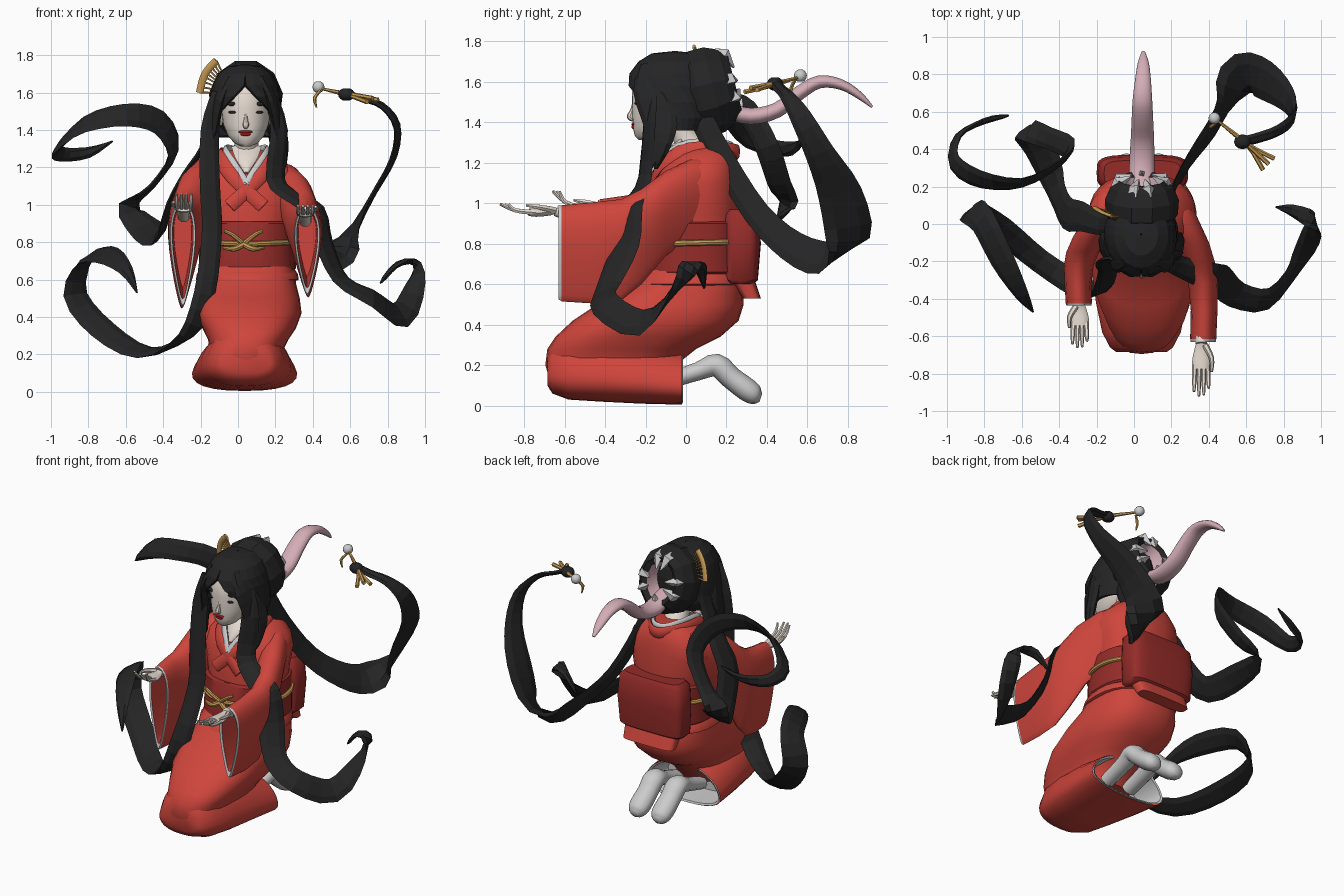
import bpy, bmesh, math
from mathutils import Vector

COL = dict(red=(0.62, 0.06, 0.045), sash=(0.30, 0.025, 0.022), hair=(0.018, 0.018, 0.018),
           skin=(0.78, 0.70, 0.63), pink=(0.66, 0.42, 0.47), gold=(0.6, 0.34, 0.09),
           white=(0.66, 0.66, 0.66), lip=(0.35, 0.01, 0.01))
MATS = {}
for key, c in COL.items():
    MATS[key] = bpy.data.materials.new(key)
    MATS[key].diffuse_color = (*c, 1)


def loft(name, rings, col, caps=(True, True), closed=True, smooth=True):
    bm = bmesh.new()
    vs = [[bm.verts.new(p) for p in r] for r in rings]
    n = len(rings[0])
    for a, b in zip(vs, vs[1:]):
        for i in range(n if closed else n - 1):
            j = (i + 1) % n
            bm.faces.new((a[i], a[j], b[j], b[i]))
    if caps[0]:
        bm.faces.new(vs[0])
    if caps[1]:
        bm.faces.new(vs[-1])
    bmesh.ops.recalc_face_normals(bm, faces=bm.faces)
    me = bpy.data.meshes.new(name)
    bm.to_mesh(me)
    bm.free()
    me.materials.append(MATS[col])
    ob = bpy.data.objects.new(name, me)
    bpy.context.collection.objects.link(ob)
    if smooth:
        bpy.ops.object.select_all(action='DESELECT')
        ob.select_set(True)
        bpy.context.view_layer.objects.active = ob
        bpy.ops.object.shade_smooth_by_angle(angle=0.75)
    return ob


def ring(axis, pos, a0, a1, b0, b1, n=28, p=2.3, taper=0):
    """Superellipse across x and the other axis, in a plane of constant z or y."""
    out = []
    for i in range(n):
        t = 2 * math.pi * i / n
        c, s = math.cos(t), math.sin(t)
        v = math.copysign(abs(s) ** (2 / p), s)
        a = (a0 + a1) / 2 + (a1 - a0) / 2 * math.copysign(abs(c) ** (2 / p), c) * (1 - taper * (v + 1) / 2)
        b = (b0 + b1) / 2 + (b1 - b0) / 2 * v
        out.append((a, b, pos) if axis == 'z' else (a, pos, b))
    return out


def sweep(name, pts, col, hint=(1, 0, 0), hint2=None, ratio=1.0, thick=None, n=8, sub=3, smooth=True):
    """Sweep an ellipse along points (x, y, z, width); hint is the width direction."""
    P = [Vector(p) for p in pts]
    Q = []
    for i in range(len(P) - 1):
        a, b, c, d = P[max(i - 1, 0)], P[i], P[i + 1], P[min(i + 2, len(P) - 1)]
        for k in range(sub):
            t = k / sub
            Q.append(0.5 * (2 * b + (c - a) * t + (2 * a - 5 * b + 4 * c - d) * t * t
                            + (3 * b - a - 3 * c + d) * t ** 3))
    Q.append(P[-1])
    rings, last = [], Vector(hint)
    for i, q in enumerate(Q):
        T = (Q[min(i + 1, len(Q) - 1)] - Q[max(i - 1, 0)]).to_3d().normalized()
        H = Vector(hint).lerp(Vector(hint2 or hint), min(1, max(0, 4 * i / len(Q) - .8)))
        W = H * 0.5 + last * 0.5
        W = (W - T * W.dot(T)).normalized()
        last = W
        N = T.cross(W)
        w = max(q[3], 0.004) / 2
        h = min(thick / 2, w) if thick else w * ratio
        rings.append([q.to_3d() + W * w * math.cos(2 * math.pi * j / n)
                      + N * h * math.sin(2 * math.pi * j / n) for j in range(n)])
    return loft(name, rings, col, smooth=smooth)


def ball(name, c, r, col):
    rs = [ring('z', c[2] - r[2] * math.cos(math.pi * k / 8),
               *[c[i] + s * r[i] * math.sin(math.pi * k / 8) for i in (0, 1) for s in (-1, 1)],
               n=12, p=2) for k in range(1, 8)]
    return loft(name, rs, col)


def stack(name, axis, rows, col, p=2.3, taper=0, **kw):
    return loft(name, [ring(axis, *r, p=p, taper=taper) for r in rows], col, **kw)


# kneeling robe: hips and thighs, then the shin tube with an open hem
stack('robe_thighs', 'z', [(0.12, -.14, .22, -.67, -.1), (0.2, -.15, .23, -.695, -.05), (0.28, -.16, .27, -.685, .05),
      (0.34, -.19, .31, -.645, .17), (0.42, -.23, .34, -.56, .26), (0.5, -.23, .33, -.44, .285),
      (0.58, -.21, .31, -.28, .28), (0.68, -.2, .3, -.2, .25)], 'red', p=2.6)
shin = [(-.685, -.12, .2, .1, .25), (-.66, -.16, .24, .06, .31), (-.58, -.21, .29, .03, .36),
        (-.42, -.25, .33, .02, .35), (-.22, -.28, .35, .01, .32), (-.02, -.3, .37, .005, .27)]
stack('robe_shins', 'y', shin, 'red', p=2.4, taper=.4, caps=(True, False))
stack('hem_lining', 'y', [(-.015, -.295, .365, .008, .268), (-.02, -.28, .35, .02, .255),
      (-.2, -.25, .32, .03, .24)], 'white', p=2.4, taper=.4, caps=(False, True))
stack('waist_fold', 'z', [(.59, -.2, .3, -.24, .27), (.6, -.225, .325, -.265, .295), (.63, -.22, .32, -.25, .29),
      (.66, -.2, .3, -.2, .26)], 'red')
# torso, sash, sash drum and cord
stack('robe_torso', 'z', [(.62, -.19, .29, -.19, .26), (.8, -.18, .28, -.18, .26), (.95, -.2, .3, -.18, .27),
      (1.1, -.24, .33, -.16, .27), (1.18, -.22, .31, -.12, .26), (1.24, -.15, .24, -.07, .25),
      (1.29, -.08, .17, -.01, .22)], 'red')
stack('sash', 'z', [(.65, -.2, .3, -.2, .27), (.66, -.21, .31, -.21, .28), (.9, -.205, .305, -.2, .28),
      (.91, -.19, .29, -.19, .27)], 'sash', p=2.5)
stack('sash_drum', 'z', [(.6, -.17, .26, .2, .33), (.62, -.19, .28, .18, .355), (.8, -.2, .29, .18, .37),
      (.94, -.19, .28, .18, .36), (.97, -.16, .25, .2, .34)], 'sash', p=4)
stack('sash_tail', 'z', [(.53, -.14, .23, .28, .37), (.62, -.15, .24, .22, .34)], 'red', p=4)
sweep('sash_cord', [(.05 + .27 * math.sin(a), .04 - .262 * math.cos(a), .79 + .02 * abs(math.sin(a / 2)), .03)
      for a in [2 * math.pi * k / 16 for k in range(17)]], 'gold', hint=(0, 0, 1))
sweep('chest', [(.045, -.02, 1.31, .16), (.045, -.09, 1.25, .12), (.045, -.15, 1.17, .02)], 'skin', thick=.03)
for s in (-1, 1):
    sweep('cord_bow', [(.03, -.23, .79, .03), (.03 + s * .06, -.25, .84, .025), (.03 + s * .1, -.24, .86, .02)],
          'gold', hint=(0, 0, 1))
    sweep('cord_end', [(.03, -.23, .79, .035), (.03 + s * .05, -.25, .765, .03), (.03 + s * .11, -.23, .77, .015)],
          'gold', hint=(0, 0, 1))
    # crossed collars
    for nm, col, o, w, cross in (('inner_collar', 'white', 0, .045, 0), ('outer_collar', 'red', .03, .075, .09)):
        sweep(nm, [(.045 - s * cross, -.17 - o * .4, 1.11 - cross * 1.3, w), (.045 + s * (.045 + o), -.135 - o / 2, 1.18 - o, w),
              (.045 + s * (.11 + o), -.04, 1.28 - o, w), (.045 + s * (.1 + o), .13, 1.3 - o, w),
              (.045 + s * .04, .215 + o, 1.285 - o, w), (.045 - s * .02, .22 + o, 1.28 - o, w)],
              col, hint=(-s * .7, 0, .7), hint2=(0, 0, 1), thick=.025)


# sleeves: drop-shaped sections that open towards the hands
def drop(y, xc, hw, zt, zb, n=24):
    out = []
    for i in range(n):
        t = 2 * math.pi * i / n
        f = (1 + math.cos(t)) / 2
        out.append((xc + hw * math.sin(t) * (0.35 + 0.75 * f), y, zb + (zt - zb) * f))
    return out


def hand(x, y, z, L, curl):
    sweep('forearm', [(x, y + .15, z - .05, .07), (x, y, z - .01, .065), (x, y - .1 * L, z, .06)], 'skin', n=10)
    sweep('palm', [(x, y - .02, z, .05), (x, y - .2 * L, z - .01, .075), (x, y - .42 * L, z - .012, .1),
          (x, y - .54 * L, z - .008, .09)], 'skin', ratio=.42, n=10)
    for k in range(4):
        fx = x + (k - 1.5) * .023
        e = (.92, 1, .98, .86)[k] * L
        sweep('finger', [(fx, y - .46 * L, z - .01, .028), (fx + (k - 1.5) * .002, y - .75 * L, z - .012 + curl * .4, .024),
              (fx + (k - 1.5) * .003, y - e, z + curl, .014)], 'skin', n=6)
    s = 1 if x > 0 else -1
    sweep('thumb', [(x + s * .02, y - .12 * L, z, .035), (x + s * .055, y - .35 * L, z + .015, .028),
          (x + s * .055, y - .58 * L, z + .025, .015)], 'skin', n=6)


for left in (True, False):
    def fit(r, left=left):
        y, xc, hw, zt, zb = r
        return r if left else (y * .69 if y < 0 else y, .075 - xc, hw, zt + .03, zb - (.06 if y < -.2 else 0))
    rows = [(.21, .2, .04, 1.15, .98), (.14, .22, .09, 1.22, .9), (.03, .25, .115, 1.22, .84), (-.1, .31, .115, 1.16, .74),
            (-.22, .35, .11, 1.07, .6), (-.32, .37, .1, 1.02, .52), (-.46, .375, .09, 1.005, .505), (-.615, .37, .088, .99, .515)]
    loft('sleeve', [drop(*fit(r)) for r in rows], 'red', caps=(True, False))
    loft('sleeve_trim', [drop(*fit(r)) for r in [(-.61, .37, .088, .99, .515), (-.63, .37, .084, .985, .525),
         (-.62, .37, .07, .97, .555)]], 'white', caps=(False, False))
    loft('sleeve_inside', [drop(*fit(r)) for r in [(-.62, .37, .07, .97, .555), (-.4, .37, .06, .96, .62)]],
         'red', caps=(False, True))
hand(.36, -.61, .965, .31, .03)
hand(-.29, -.41, .99, .25, .07)

# split-toe socks
for x in (-.04, .13):
    sweep('foot', [(x, -.1, .12, .1), (x, .06, .17, .11), (x, .15, .2, .14), (x, .22, .14, .135),
          (x, .3, .08, .14), (x, .345, .05, .115), (x, .37, .04, .05)], 'white', ratio=.82, n=12)

# neck, head and face
sweep('neck', [(.045, .06, 1.12, .24), (.045, .05, 1.24, .17), (.045, .0, 1.32, .13), (.045, -.04, 1.42, .13)],
      'skin', n=14)
stack('head', 'z', [(1.313, .015, .07, -.235, -.16), (1.33, -.02, .105, -.252, -.1), (1.37, -.055, .14, -.262, -.03),
      (1.43, -.08, .165, -.266, .04), (1.52, -.09, .175, -.268, .08), (1.6, -.085, .17, -.262, .08),
      (1.67, -.05, .14, -.22, .05)], 'skin', p=2.1)
sweep('nose', [(.042, -.258, 1.5, .012), (.042, -.267, 1.455, .022), (.042, -.276, 1.428, .034), (.042, -.26, 1.415, .025)],
      'skin')
for s in (-1, 1):
    x = .042 + s * .066
    ball('eye', (x, -.243, 1.495), (.028, .012, .008), 'hair')
    ball('brow', (x + s * .008, -.24, 1.54), (.026, .014, .012), 'hair')
    ball('ear', (.042 + s * .135, -.06, 1.46), (.014, .03, .04), 'skin')
ball('upper_lip', (.04, -.26, 1.39), (.038, .01, .009), 'lip')
ball('lower_lip', (.04, -.259, 1.377), (.028, .011, .01), 'lip')

# hair cap: open rings whose front gap frames the face
cap = []
for z, rx, y0, y1, gap in [(1.752, .004, -.06, -.05, 0), (1.74, .09, -.17, .06, 0), (1.7, .145, -.235, .12, 0),
                           (1.64, .175, -.28, .15, .03), (1.58, .19, -.295, .16, .32), (1.5, .2, -.28, .16, .75),
                           (1.42, .2, -.26, .15, 1.0), (1.36, .2, -.23, .1, 1.2)]:
    cap.append([(.038 + rx * math.sin(a), (y0 + y1) / 2 - (y1 - y0) / 2 * math.cos(a), z)
                for a in [gap + (2 * math.pi - 2 * gap) * k / 24 for k in range(25)]])
ob = loft('hair_cap', cap, 'hair', caps=(False, False), closed=False, smooth=False)
ob.modifiers.new('thickness', 'SOLIDIFY').thickness = .02
for s in (-1, 1):
    sweep('side_lock', [(.04 + s * .08, -.19, 1.68, .08), (.04 + s * .14, -.19, 1.57, .15), (.04 + s * .18, -.13, 1.42, .18),
          (.04 + s * .2, -.13, 1.3, .13), (.04 + s * .19, -.15, 1.17, .02)], 'hair', hint=(s * .3, 1, 0), thick=.05,
          smooth=False)


# second mouth at the back: faceted hair bulb, throat, teeth, tongue
def mouth(y, rx, rz, n=11):
    out = []
    for k in range(n):
        a = 2 * math.pi * (k + .5) / n
        d, h = y - .08, rz * math.cos(a)
        out.append((.042 + rx * math.sin(a), .08 + d * .95 - h * .25, 1.55 + h * .97 + d * .25))
    return out


loft('hair_bulb', [mouth(*r) for r in [(-.03, .14, .17), (.06, .195, .22), (.14, .2, .22), (.21, .17, .19),
     (.25, .13, .155), (.23, .1, .125)]], 'hair', caps=(True, False), smooth=False)
loft('throat', [mouth(*r) for r in [(.23, .1, .125), (.17, .09, .11), (.1, .06, .08)]], 'pink', caps=(False, True))
for k, (o, i, b) in enumerate(zip(mouth(.235, .125, .155), mouth(.265, .06, .08), mouth(.19, .14, .165))):
    if k not in (1, 4, 6, 9):
        sweep('tooth', [(*b, .07), (*o, .07), (*i, .01)], 'white', hint=(.3, .2, 1), n=4, sub=1, smooth=False)
sweep('tongue', [(.042, .1, 1.5, .1), (.042, .2, 1.46, .13), (.042, .32, 1.43, .135), (.045, .45, 1.46, .125),
      (.045, .56, 1.545, .115), (.045, .66, 1.6, .105), (.048, .77, 1.585, .085), (.05, .86, 1.53, .06),
      (.05, .92, 1.475, .02)], 'pink', ratio=.62, n=14)

# long floating strands
sweep('strand_upper_right_side', [(-.13, .0, 1.5, .12), (-.18, .0, 1.32, .12), (-.28, .04, 1.17, .16), (-.36, .06, 1.02, .18),
      (-.42, .2, .84, .17), (-.5, .4, .88, .18), (-.58, .5, .99, .14), (-.46, .46, 1.1, .12), (-.345, .4, 1.28, .13),
      (-.42, .31, 1.44, .14), (-.6, .22, 1.48, .13), (-.82, .24, 1.43, .13), (-.96, .33, 1.31, .11), (-.94, .47, 1.27, .08),
      (-.8, .55, 1.28, .06), (-.67, .58, 1.34, .01)], 'hair', hint=(.2, 1, .2), hint2=(.55, .5, .65), thick=.03, n=6,
      smooth=False)
sweep('strand_lower_right_side', [(-.1, -.18, 1.6, .08), (-.15, -.19, 1.4, .1), (-.15, -.22, 1.1, .11), (-.14, -.25, .85, .11),
      (-.18, -.36, .52, .12), (-.28, -.34, .3, .13), (-.5, -.2, .21, .14), (-.72, -.02, .33, .16), (-.87, .07, .52, .16),
      (-.81, .02, .71, .16), (-.7, -.2, .73, .15), (-.6, -.38, .65, .08), (-.54, -.47, .53, .01)],
      'hair', hint=(1, .2, 0), hint2=(.5, .6, .5), thick=.03, n=6, smooth=False)
sweep('strand_lower_left_side', [(.17, -.16, 1.6, .08), (.22, -.18, 1.4, .11), (.2, -.2, 1.14, .12), (.28, -.24, 1.05, .13),
      (.41, -.28, .97, .17), (.46, -.3, .79, .17), (.55, -.38, .6, .15), (.72, -.4, .5, .15), (.87, -.22, .41, .15),
      (.95, -.05, .58, .11), (.95, .02, .69, .1), (.85, .07, .68, .07), (.76, .09, .58, .01)],
      'hair', hint=(.8, .5, 0), hint2=(.2, .8, .5), thick=.03, n=6, smooth=False)
sweep('strand_upper_left_side', [(.17, .06, 1.45, .12), (.21, .18, 1.22, .12), (.3, .35, .95, .13), (.42, .52, .79, .16),
      (.5, .68, .73, .2), (.59, .8, .82, .24), (.72, .76, 1.05, .22), (.83, .66, 1.25, .15), (.85, .57, 1.42, .11),
      (.77, .5, 1.53, .07), (.66, .46, 1.57, .06), (.58, .44, 1.6, .06)], 'hair', hint=(.2, 1, .2), thick=.03, n=6,
      smooth=False)

# hairpins held by a strand, with bead and dangle
for dx, dz in ((0, 0), (-.03, -.02), (.03, -.01)):
    sweep('hairpin', [(.45, .55, 1.62, .014), (.6, .43, 1.592 + dz / 2, .022), (.72 + dx, .32 + dx, 1.57 + dz, .026)],
          'gold', n=6)
ball('pin_knot', (.58, .44, 1.59), (.045, .04, .035), 'hair')
ball('pin_bead', (.43, .565, 1.63), (.032, .032, .032), 'white')
sweep('pin_dangle', [(.44, .54, 1.61, .015), (.41, .52, 1.57, .02), (.42, .52, 1.52, .008)], 'gold', n=6)

# fan comb
arc = [(-.205, .085, 1.6), (-.185, .07, 1.68), (-.155, .055, 1.73), (-.115, .04, 1.77)]
sweep('comb_spine', [(*p, .04) for p in arc], 'gold', hint=(.7, 0, -.6), thick=.018)
for k in range(9):
    f = k / 8 * 2.99
    p = Vector(arc[int(f)]).lerp(Vector(arc[int(f) + 1]), f % 1)
    q = p.lerp(Vector((-.03, .04, 1.6)), .45)
    sweep('comb_tooth', [(*p, .012), (*q, .008)], 'gold', hint=(.3, 1, 0), n=5, sub=1)
